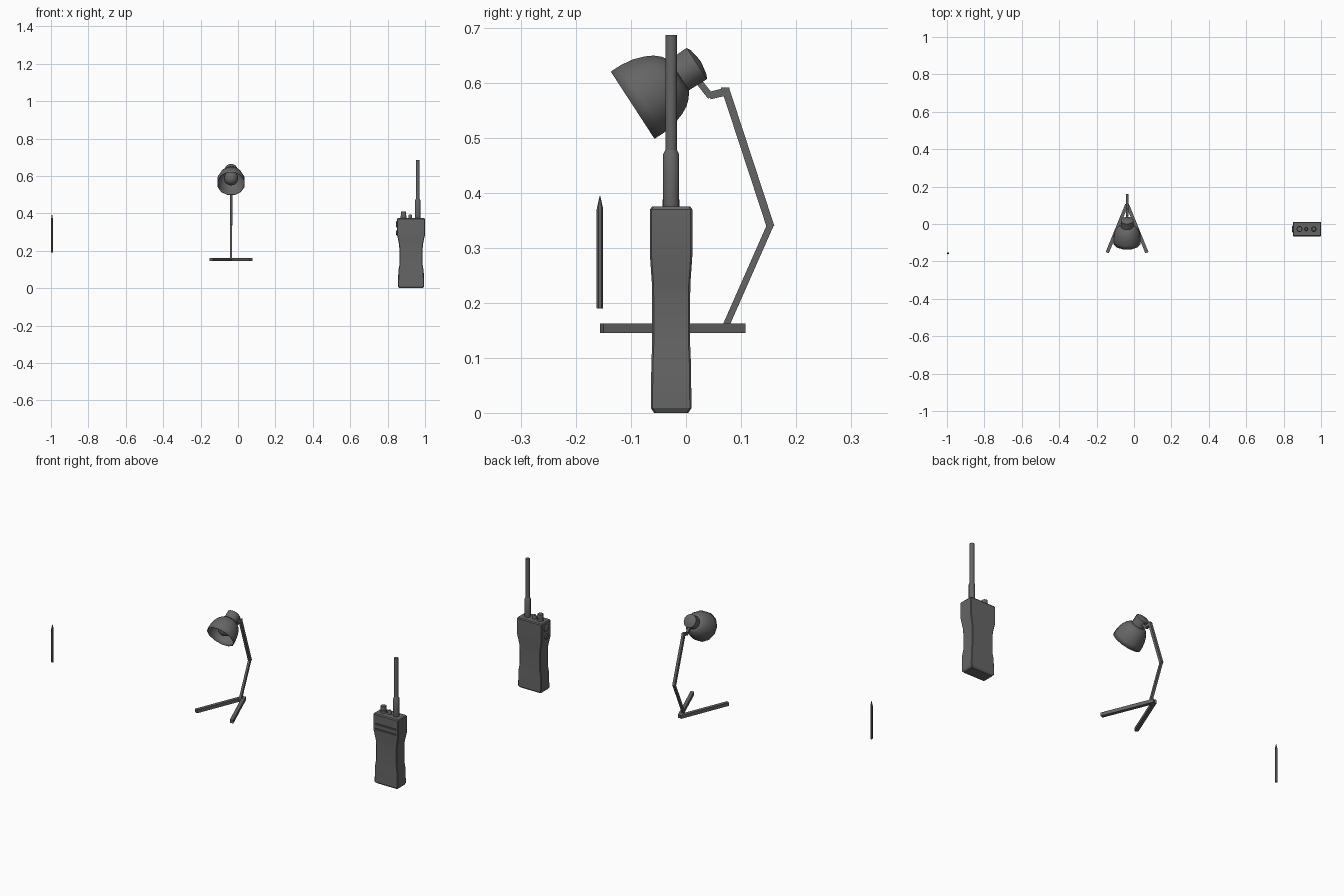
import bpy, bmesh, math
from mathutils import Vector

if "Cube" in bpy.data.objects:
    bpy.data.objects.remove(bpy.data.objects["Cube"])

GREY = bpy.data.materials.new("dark_grey")
GREY.diffuse_color = (.13, .13, .13, 1)
GREY.use_nodes = True
GREY.node_tree.nodes["Principled BSDF"].inputs["Base Color"].default_value = GREY.diffuse_color


def finish(name, bm, angle=40):
    bmesh.ops.recalc_face_normals(bm, faces=bm.faces)
    me = bpy.data.meshes.new(name)
    bm.to_mesh(me)
    bm.free()
    me.materials.append(GREY)
    ob = bpy.data.objects.new(name, me)
    bpy.context.collection.objects.link(ob)
    bpy.ops.object.select_all(action='DESELECT')
    bpy.context.view_layer.objects.active = ob
    ob.select_set(True)
    if angle:
        bpy.ops.object.shade_smooth_by_angle(angle=math.radians(angle))
    return ob


def skin(bm, rings, cap=True):
    loops = [[bm.verts.new(p) for p in ring] for ring in rings]
    n = len(loops[0])
    for a, b in zip(loops, loops[1:]):
        for i in range(n):
            j = (i + 1) % n
            bm.faces.new((a[i], a[j], b[j], b[i]))
    if cap:
        bm.faces.new(loops[0])
        bm.faces.new(loops[-1])


def lathe(name, origin, axis, profile, sides=12, cap=True, angle=40):
    """Revolve (radius, distance) pairs around an axis."""
    q = Vector(axis).to_track_quat('Z', 'Y')
    rings = []
    for r, h in profile:
        rings.append([Vector(origin) + q @ Vector((r * math.cos(t), r * math.sin(t), h))
                      for t in [2 * math.pi * (i + .5) / sides for i in range(sides)]])
    bm = bmesh.new()
    skin(bm, rings, cap)
    return finish(name, bm, angle)


def bar(name, a, b, half):
    """Square bar between two points."""
    d = Vector(b) - Vector(a)
    r = half * math.sqrt(2)
    return lathe(name, a, d, [(r, 0), (r, d.length)], 4, angle=0)


def box(name, lo, hi):
    bm = bmesh.new()
    skin(bm, [[(lo[0], lo[1], z), (hi[0], lo[1], z), (hi[0], hi[1], z), (lo[0], hi[1], z)]
              for z in (lo[2], hi[2])])
    return finish(name, bm, 0)


# Pencil
P = (-.9945, -.1565, 0)
lathe("pencil_shaft", P, (0, 0, 1), [(.006, .201), (.006, .37)], 6, angle=0)
lathe("pencil_tip", P, (0, 0, 1), [(.006, .37), (.0008, .394)], 6, angle=0)
lathe("pencil_eraser", P, (0, 0, 1), [(.0057, .19), (.006, .192), (.006, .201)], 6)

# Desk lamp: splayed base legs
LX = -.037
for side, s in (("left", -1), ("right", 1)):
    bar("lamp_leg_" + side, (LX + s * .106, -.153, .154), (LX + s * .001, .105, .154), .009)

# Lamp arms
bar("lamp_lower_arm", (LX, .071, .155), (LX, .154, .343), .006)
bar("lamp_upper_arm", (LX, .154, .338), (LX, .072, .588), .007)
box("lamp_arm_joint", (LX - .007, .064, .575), (LX + .007, .079, .592))
bar("lamp_neck_lower", (LX, .072, .584), (LX, .043, .577), .007)
bar("lamp_neck_upper", (LX, .045, .575), (LX, .015, .613), .006)

# Lamp head, revolved about a tilted axis
C = (LX, -.097, .5595)
AX = Vector((0, .838, .545)).normalized()
shade = lathe("lamp_shade", C, AX, [(.0755, 0), (.0755, .022), (.072, .046), (.065, .066),
                                    (.057, .081), (.047, .092), (.032, .102)], 12, cap=False)
m = shade.modifiers.new("thickness", 'SOLIDIFY')
m.thickness = .003
m.offset = -1
# make sure the wall grows inward
if shade.data.polygons[0].normal.dot(shade.data.polygons[0].center - Vector(C)) < 0:
    shade.data.flip_normals()
lathe("lamp_cap", C, AX, [(.034, .094), (.035, .139), (.028, .143), (.004, .147)], 12)
lathe("lamp_socket", C, AX, [(.018, .07), (.018, .1)], 12)
bm = bmesh.new()
bmesh.ops.create_uvsphere(bm, u_segments=16, v_segments=10, radius=.038)
bmesh.ops.translate(bm, verts=bm.verts, vec=Vector(C) + AX * .052)
finish("lamp_bulb", bm)

# Handheld radio body: chamfered sections stacked up z
RX, RY = .925, -.027


def section(z, hx, hy, c=.003):
    pts = [(hx, hy - c), (hx - c, hy), (c - hx, hy), (-hx, hy - c),
           (-hx, c - hy), (c - hx, -hy), (hx - c, -hy), (hx, c - hy)]
    return [(RX + x, RY + y, z) for x, y in pts]


bm = bmesh.new()
skin(bm, [section(*s) for s in [
    (0, .063, .031), (.009, .069, .037), (.09, .068, .036), (.125, .062, .0345),
    (.205, .062, .0345), (.235, .064, .035), (.285, .0745, .0385),
    (.37, .0745, .0385), (.375, .071, .035)]])
body = finish("radio_body", bm, 20)

# Horizontal front grooves
for z in (.294, .321):
    cutter = box("groove_cutter", (RX - .06, RY - .05, z - .0035), (RX + .06, RY - .033, z + .0035))
    bpy.context.view_layer.objects.active = body
    m = body.modifiers.new("groove", 'BOOLEAN')
    m.operation = 'DIFFERENCE'
    m.object = cutter
    m.solver = 'EXACT'
    bpy.ops.object.modifier_apply(modifier=m.name)
    bpy.data.objects.remove(cutter)

# Radio knobs and antenna
Z = (0, 0, 1)
lathe("radio_volume_knob", (.885, RY, 0), Z, [(.016, .372), (.016, .388), (.014, .389), (.014, .41)], 12)
lathe("radio_channel_knob", (.921, RY, 0), Z, [(.01, .372), (.01, .388), (.007, .395)], 12)
lathe("radio_antenna_base", (.961, RY, 0), Z, [(.0135, .372), (.0152, .38), (.0152, .47), (.011, .478)], 12)
lathe("radio_antenna", (.961, RY, 0), Z, [(.011, .47), (.011, .687)], 12)

# Push buttons on the radio's side
for name, z, r in (("upper", .342, .019), ("lower", .296, .014)):
    lathe("radio_side_button_" + name, (RX - .07, RY, z), (-1, 0, 0),
          [(r, 0), (r, .007), (r * .7, .011)], 12)
